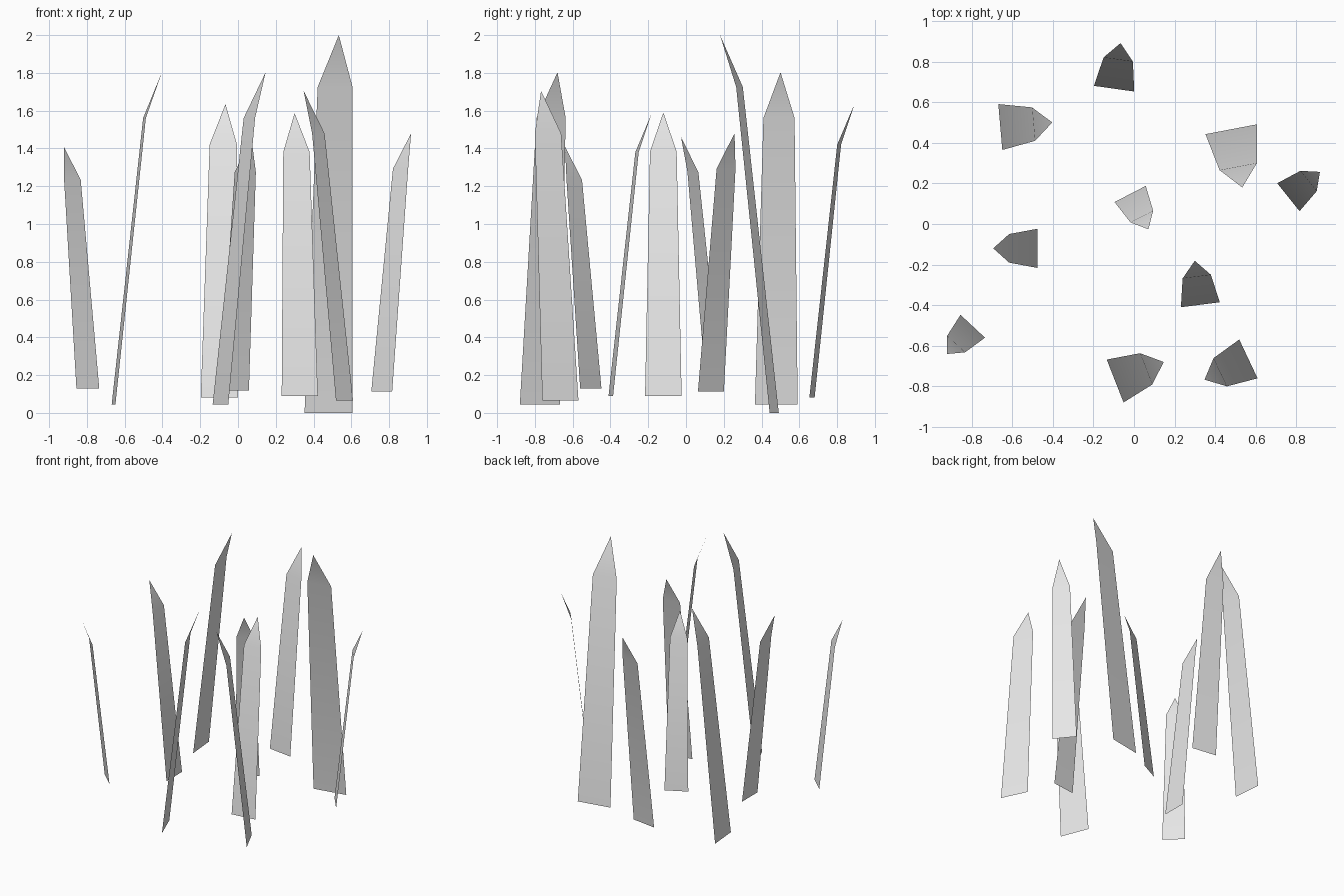
import bpy
import math

cube = bpy.data.objects.get("Cube")
if cube:
    bpy.data.objects.remove(cube, do_unlink=True)

# One plain grey for every blade
grey = bpy.data.materials.new("light_grey")
grey.use_nodes = True
colour = (0.8, 0.8, 0.8, 1.0)
grey.diffuse_color = colour
grey.node_tree.nodes["Principled BSDF"].inputs["Base Color"].default_value = colour

# Shared blade: a tapering strip with a bent pointed tip, leaning toward +x
BASE_HALF, SHOULDER_HALF = 0.129, 0.094
SHOULDER = (0.187, 1.725)
TIP = (0.292, 2.0)
verts = [
    (0, BASE_HALF, 0),
    (0, -BASE_HALF, 0),
    (SHOULDER[0], -SHOULDER_HALF, SHOULDER[1]),
    (SHOULDER[0], SHOULDER_HALF, SHOULDER[1]),
    (TIP[0], 0, TIP[1]),
]
blade = bpy.data.meshes.new("grass_blade")
blade.from_pydata(verts, [], [(0, 1, 2, 3), (3, 2, 4)])
blade.materials.append(grey)
blade.shade_smooth()
blade.update()

# Scattered blades: base x, base y, lean heading in degrees, scale
blades = [
    (-0.098, 0.667, 82, 0.777),
    (-0.659, 0.478, 5, 0.88),
    (0.479, 0.467, -79.2, 1.0),
    (0.761, 0.132, 38.8, 0.683),
    (-0.019, 0.148, -62.7, 0.67),
    (-0.475, -0.12, 180, 0.75),
    (0.327, -0.398, 97.2, 0.748),
    (-0.795, -0.504, -133, 0.64),
    (-0.093, -0.774, 21.4, 0.88),
    (0.564, -0.665, -154.7, 0.82),
]
PIVOT_HEIGHT = 0.36  # smaller blades shrink toward this height

for number, (x, y, heading, scale) in enumerate(blades, 1):
    obj = bpy.data.objects.new(f"grass_blade_{number}", blade)
    obj.location = (x, y, PIVOT_HEIGHT * (1 - scale))
    obj.rotation_euler.z = math.radians(heading)
    obj.scale = (scale, scale, scale)
    bpy.context.collection.objects.link(obj)
